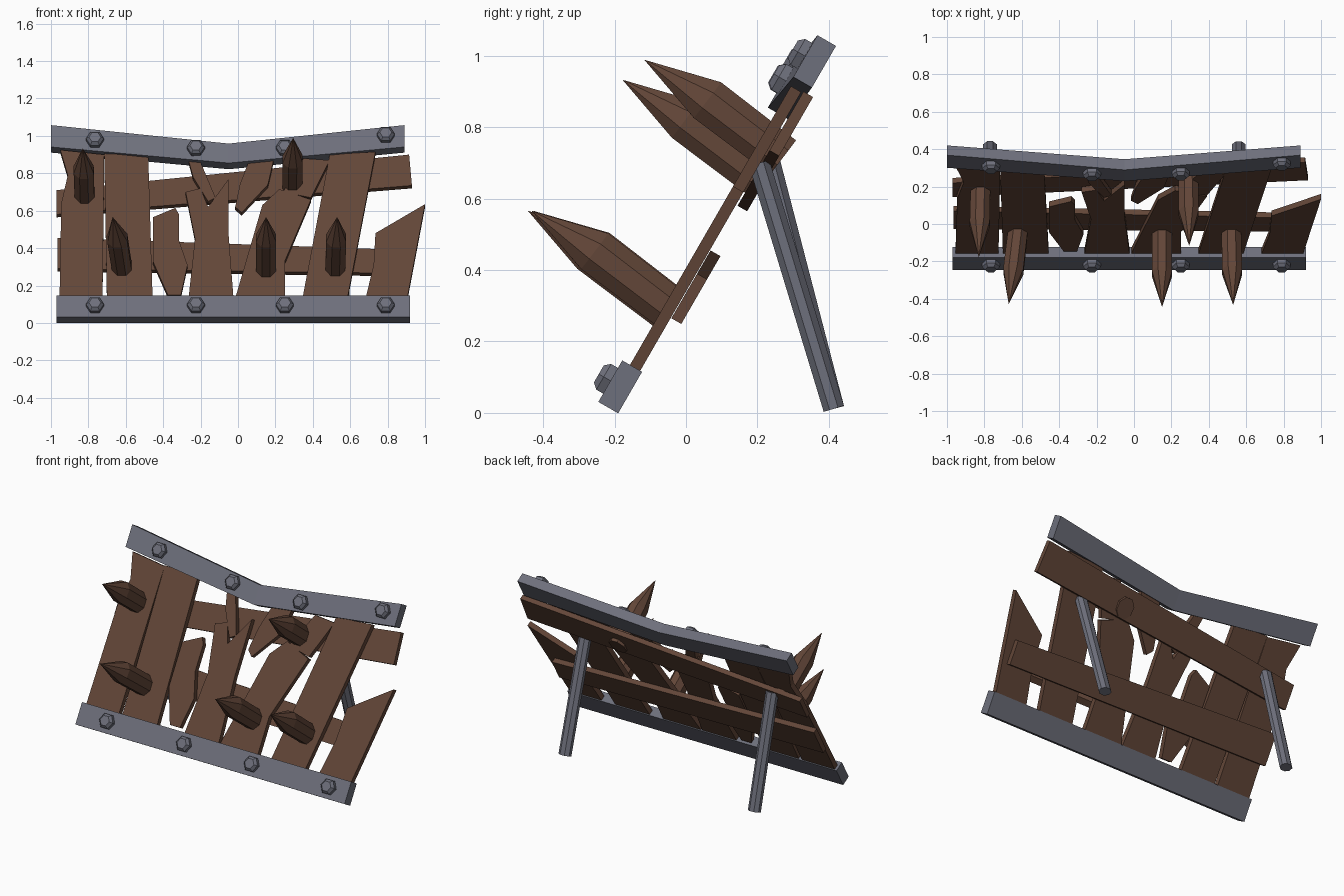
import bpy, bmesh, math
from mathutils import Vector

if "Cube" in bpy.data.objects:
    bpy.data.objects.remove(bpy.data.objects["Cube"])

C, S = 0.5, math.sqrt(3) / 2          # barricade leans back at 60 degrees


def material(name, rgb):
    m = bpy.data.materials.new(name)
    m.diffuse_color = (*rgb, 1)
    m.use_nodes = True
    m.node_tree.nodes["Principled BSDF"].inputs["Base Color"].default_value = m.diffuse_color
    return m


WOOD = material("brown wood", (0.125, 0.062, 0.040))
IRON = material("grey iron", (0.155, 0.160, 0.200))


def at(x, s, n):
    """x across, s up the slope, n out of the front face."""
    return Vector((x, C * s - S * n, S * s + C * n))


def loft(name, rings, mat):
    """Skin a list of equal rings and cap both ends (one-point ring = apex)."""
    bm = bmesh.new()
    vs = [[bm.verts.new(p) for p in r] for r in rings]
    for a, b in zip(vs, vs[1:]):
        for i in range(len(a)):
            j = (i + 1) % len(a)
            bm.faces.new((a[i], a[j], b[0]) if len(b) == 1 else (a[i], a[j], b[j], b[i]))
    for r in (vs[0], vs[-1]):
        if len(r) > 2:
            bm.faces.new(r)
    bmesh.ops.recalc_face_normals(bm, faces=bm.faces)
    me = bpy.data.meshes.new(name)
    bm.to_mesh(me)
    bm.free()
    me.materials.append(mat)
    ob = bpy.data.objects.new(name, me)
    bpy.context.collection.objects.link(ob)
    return ob


def board(name, outline, front=0.203, back=0.170):
    """Flat board from its front-view (x, z) outline."""
    pts = [(x, (z - C * front) / S) for x, z in outline]
    loft(name, [[at(x, s, n) for x, s in pts] for n in (front, back)], WOOD)


def ring(c, axis, r, sides, rx=None, turn=0.0):
    """Polygon around an axis; rx is the radius across."""
    axis = axis.normalized()
    side = Vector((1, 0, 0))
    side = (side - axis * side.dot(axis)).normalized()
    up = side.cross(axis)
    return [c + side * (rx or r) * math.cos(turn + 2 * math.pi * i / sides)
            + up * r * math.sin(turn + 2 * math.pi * i / sides) for i in range(sides)]


# Upright planks, broken and leaning
board("plank_left", [(-.955, .08), (-.725, .08), (-.715, .90), (-.95, .925), (-.91, .79), (-.945, .64)])
board("plank_second", [(-.70, .08), (-.455, .08), (-.48, .895), (-.715, .905)])
board("plank_short_splinter", [(-.375, .15), (-.305, .15), (-.27, .31), (-.315, .44), (-.315, .58),
                               (-.335, .615), (-.455, .565), (-.455, .33)])
board("plank_middle", [(-.27, .08), (-.02, .08), (-.05, .47), (-.05, .77), (-.16, .62),
                       (-.20, .72), (-.28, .70), (-.23, .45)])
board("plank_leaning", [(-.03, .08), (.25, .08), (.25, .33), (.39, .66), (.22, .715), (.13, .63)])
board("plank_right", [(.335, .08), (.575, .08), (.735, .915), (.49, .90)])
board("plank_far_right", [(.67, .08), (.895, .08), (1.0, .635), (.735, .48), (.725, .31)])

# Splinters still hanging from the top
board("hanging_splinter_left", [(-.27, .89), (-.20, .86), (-.12, .67), (-.16, .65), (-.24, .78)])
board("hanging_splinter_middle", [(.01, .74), (.06, .87), (.19, .87), (.16, .74), (.02, .59), (-.015, .62)])
board("hanging_splinter_right", [(.24, .70), (.35, .88), (.49, .87), (.39, .67)])

# Cross boards behind
board("back_board_upper", [(-.97, .58), (.93, .735), (.915, .90), (-.97, .71)], .165, .134)
board("back_board_lower", [(-.965, .29), (.90, .265), (.90, .39), (-.965, .455)], .168, .136)


# Iron beams: straight below, bent above
def beam(name, stations):
    loft(name, [[at(x, s0, n0), at(x, s1, n0), at(x, s1, n1), at(x, s0, n1)]
                for x, s0, s1, n0, n1 in stations], IRON)


beam("bottom_beam", [(-.97, -.096, .038, .164, .228), (.92, -.096, .038, .164, .228)])
beam("top_beam", [(-1.0, .965, 1.10, .150, .210), (-.05, .855, .975, .163, .229),
                  (.89, .965, 1.10, .150, .210)])

# Hexagonal bolts
out = at(0, 0, 1)
for i, (x, ztop) in enumerate([(-.765, .975), (-.225, .93), (.25, .93), (.79, 1.0)]):
    n_top = .229 - .019 * abs(x + .05) / .95
    for row, z, n in (("bottom", .09, .228), ("top", ztop, n_top)):
        c = at(x, (z - C * n) / S, n)
        loft(f"{row}_bolt_{i + 1}", [ring(c + out * d, out, r, 6) for d, r in
                                     ((-.02, .048), (.022, .048), (.038, .032))], IRON)

# Wooden spikes: base, shoulder, tip
for i, (x, lean, dy, dz) in enumerate([(-.82, -.01, .265, .367), (.29, .005, .326, .423),
                                       (-.62, -.05, .015, 0), (.15, 0, 0, 0), (.52, .01, .01, 0)]):
    off = Vector((x, dy, dz))
    base = off + Vector((0, -.055, .292))
    mid = off + Vector((lean * .5, -.266, .453))
    tip = off + Vector((lean, -.443, .566))
    axis = mid - base
    loft(f"spike_{i + 1}", [ring(base, axis, .066, 8, .057, math.pi / 8),
                            ring(mid, axis, .068, 8, .058, math.pi / 8), [tip]], WOOD)

# Iron prop legs behind
for name, x, ytop in (("prop_leg_left", -.77, .235), ("prop_leg_right", .56, .205)):
    top, foot = Vector((x, ytop, .70)), Vector((x, .414, .0115))
    loft(name, [ring(p, foot - top, .032, 8, .04, math.pi / 8) for p in (top, foot)], IRON)
